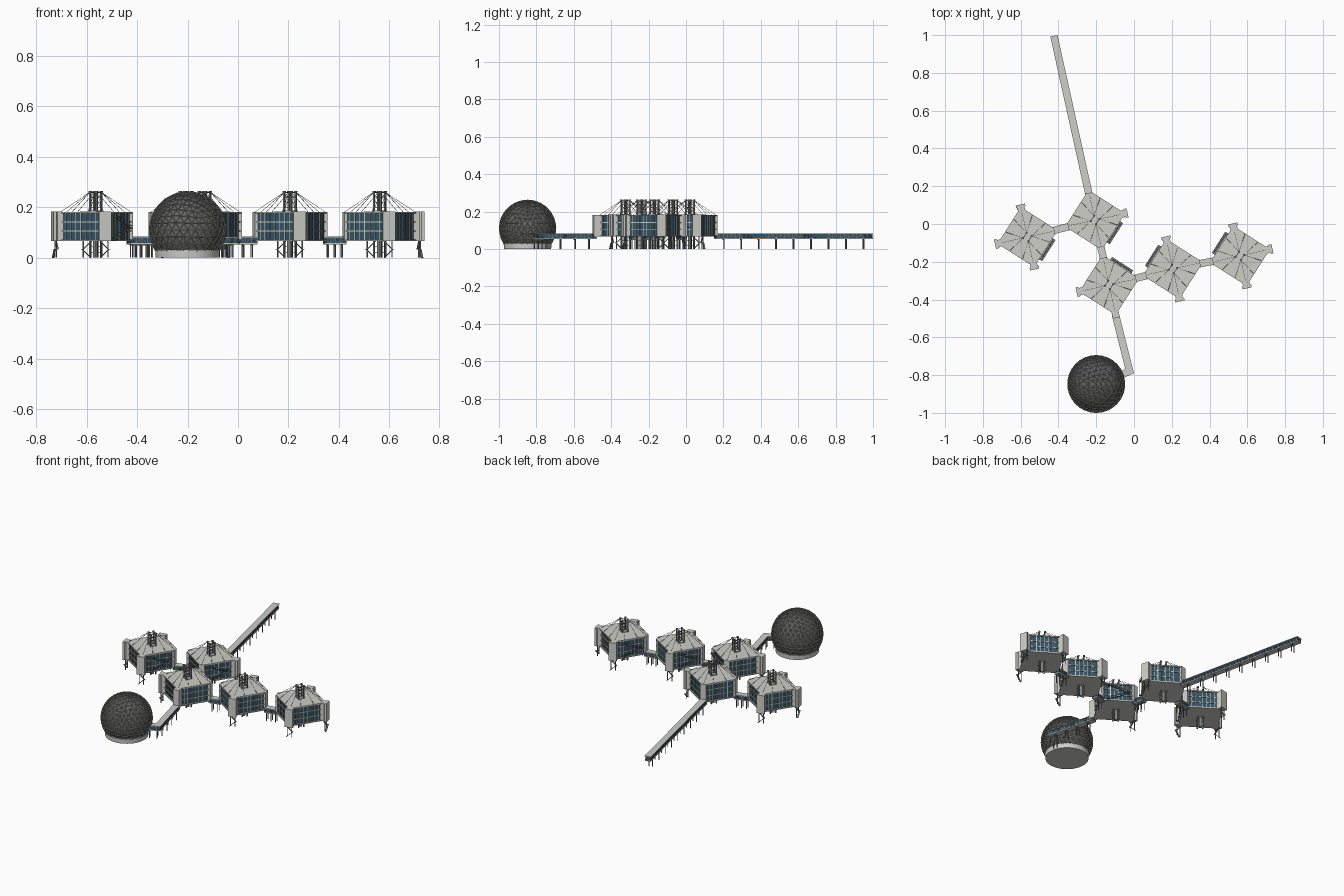
import bpy, bmesh, math
from mathutils import Vector, Matrix

if "Cube" in bpy.data.objects:
    bpy.data.objects.remove(bpy.data.objects["Cube"])


def material(name, c):
    m = bpy.data.materials.new(name)
    m.diffuse_color = (*c, 1)
    m.use_nodes = True
    m.node_tree.nodes["Principled BSDF"].inputs["Base Color"].default_value = m.diffuse_color
    return m


LIGHT = material("light_panel", (0.62, 0.62, 0.58))
STEEL = material("steel", (0.22, 0.23, 0.23))
DARK = material("dark_infill", (0.13, 0.13, 0.12))
GLASS = material("blue_glass", (0.035, 0.09, 0.13))
STRUT = material("dome_strut", (0.42, 0.42, 0.38))


def make_mesh(name, mat, build):
    bm = bmesh.new()
    build(bm)
    bmesh.ops.recalc_face_normals(bm, faces=bm.faces)
    me = bpy.data.meshes.new(name)
    bm.to_mesh(me)
    bm.free()
    me.materials.append(mat)
    return me


def place(me, name, loc=(0, 0, 0), rot=0.0):
    ob = bpy.data.objects.new(name, me)
    ob.location = loc
    ob.rotation_euler[2] = rot
    bpy.context.collection.objects.link(ob)
    return ob


def bar(bm, p, q, w, h):
    """Box running from p to q, w wide and h high."""
    p, q = Vector(p), Vector(q)
    d = q - p
    m = Matrix.Translation((p + q) / 2) @ d.to_track_quat('X', 'Z').to_matrix().to_4x4()
    bmesh.ops.create_cube(bm, size=1, matrix=m @ Matrix.Diagonal((d.length, w, h, 1)))


def prism(bm, pts, z0, z1):
    lo = [bm.verts.new((x, y, z0)) for x, y in pts]
    hi = [bm.verts.new((x, y, z1)) for x, y in pts]
    bm.faces.new(lo[::-1])
    bm.faces.new(hi)
    for i in range(len(pts)):
        j = (i + 1) % len(pts)
        bm.faces.new((lo[i], lo[j], hi[j], hi[i]))


def clipped_square(h, d):
    """Square of half side h with corners cut at distance d."""
    c = d * math.sqrt(2) - h
    return [(h, -c), (h, c), (c, h), (-c, h), (-h, c), (-h, -c), (-c, -h), (c, -h)]


H, CUT, ROOF, BASE = 0.115, 0.147, 0.182, 0.066


# Pod shell: slabs, floor bands and mullions
def pod_slabs(bm):
    prism(bm, clipped_square(H, CUT), BASE, BASE + 0.007)
    prism(bm, clipped_square(H, CUT), ROOF - 0.007, ROOF)
    prism(bm, [(-.018, -.018), (.018, -.018), (.018, .018), (-.018, .018)], ROOF, ROOF + 0.005)
    for k in range(4):
        a = math.radians(45 + 90 * k)
        u, v = Vector((math.cos(a), math.sin(a))), Vector((-math.sin(a), math.cos(a)))
        prism(bm, [u * .12 - v * .019, u * .147 - v * .019, u * .147 + v * .019, u * .12 + v * .019], BASE, ROOF)


def pod_frames(bm):
    for k in range(4):
        start = len(bm.verts)
        for z in (0.105, 0.142):
            bar(bm, (.111, -.094, z), (.111, .094, z), .004, .004)
        for i in range(9):
            y = -.092 + .023 * i
            w = .0035 if i % 2 == 0 else .0018
            bar(bm, (.1105, y, BASE), (.1105, y, ROOF - .003), w, w)
        bm.verts.ensure_lookup_table()
        bmesh.ops.rotate(bm, verts=bm.verts[start:], cent=(0, 0, 0),
                         matrix=Matrix.Rotation(k * math.pi / 2, 3, 'Z'))


# Four masts with rungs, running from the ground through the pod
def pod_masts(bm):
    for y in (-.016, .016):
        for x in (-.016, .016):
            bar(bm, (x, y, 0), (x, y, .265), .007, .007)
            bar(bm, (x, y, .258), (x, y, .265), .010, .010)
        for z in (.02, .045, .20, .22, .24, .258):
            bar(bm, (-.016, y, z), (.016, y, z), .003, .003)
    bar(bm, (0, 0, 0), (0, 0, BASE), .016, .016)


# Cables fanning from mast tops to the roof edges
def pod_cables(bm):
    for sx in (-1, 1):
        for sy in (-1, 1):
            for ex, ey in ((.1, .1), (.11, .04), (.04, .11)):
                bar(bm, (sx * .016, sy * .016, .26), (sx * ex, sy * ey, ROOF), .0014, .0014)


# Flared corner stair tower and the open stair under it (points along +x)
def tower(bm):
    prism(bm, [(.143, -.019), (.158, -.019), (.164, -.025), (.176, -.025),
               (.176, .025), (.164, .025), (.158, .019), (.143, .019)], BASE, ROOF + .001)


def tower_narrow(bm):
    prism(bm, [(.143, -.019), (.178, -.019), (.178, .019), (.143, .019)], BASE, ROOF)


def tower_legs(bm):
    for y in (-.014, .014):
        bar(bm, (.162, y, 0), (.162, y, BASE), .004, .004)
    bar(bm, (.169, -.018, 0), (.169, .016, .033), .009, .003)
    bar(bm, (.158, .016, .033), (.158, -.018, BASE), .009, .003)
    bar(bm, (.155, .017, .033), (.173, .017, .033), .008, .003)


# Open stair with rails along one side of the pod (side +x)
def side_stair(bm):
    for x, s in ((.121, 1), (.130, -1)):
        z0, z1 = (.07, .115) if s > 0 else (.115, .16)
        a, b = -.058 * s, .058 * s
        bar(bm, (x, a, z0), (x, b, z1), .007, .003)
        for dx in (-.0035, .0035):
            bar(bm, (x + dx, a, z0 + .012), (x + dx, b, z1 + .012), .0013, .0013)
            for i in range(5):
                t = i / 4
                y, z = a + (b - a) * t, z0 + (z1 - z0) * t
                bar(bm, (x + dx, y, z), (x + dx, y, z + .012), .0013, .0013)
    for y, z in ((-.062, .07), (.062, .115), (-.062, .16)):
        bar(bm, (.111, y, z), (.134, y, z), .009, .003)
    for y in (-.064, .064):
        bar(bm, (.133, y, .068), (.133, y, .172), .002, .002)


slabs = make_mesh("pod_slabs", LIGHT, pod_slabs)
glazing = make_mesh("pod_glazing", GLASS, lambda bm: prism(bm, clipped_square(.108, .141), BASE + .003, ROOF - .003))
frames = make_mesh("pod_frames", LIGHT, pod_frames)
masts = make_mesh("pod_masts", STEEL, pod_masts)
cables = make_mesh("pod_cables", STEEL, pod_cables)
towers = make_mesh("corner_tower", LIGHT, tower)
narrow = make_mesh("narrow_tower", LIGHT, tower_narrow)
legs = make_mesh("tower_legs", STEEL, tower_legs)
stair = make_mesh("side_stair", STEEL, side_stair)

# Pods: centre, free corners (0 top, 1 left, 2 bottom, 3 right), stair side (0 NE, 1 NW, 3 SE)
TURN = math.radians(57.5)
PODS = {"west": ((-.564, -.069), (0, 1, 2), 3), "north": ((-.206, .021), (3,), 3),
        "south": ((-.132, -.323), (1,), 0), "east": ((.206, -.238), (0, 2), 1),
        "far_east": ((.561, -.169), (0, 2, 3), 1)}
for name, (c, corners, side) in PODS.items():
    for me in (slabs, glazing, frames, masts, cables):
        place(me, f"{name}_{me.name}", (*c, 0), TURN)
    for k in corners:
        r = TURN + math.radians(45 + 90 * k)
        place(towers, f"{name}_corner_tower", (*c, 0), r)
        place(legs, f"{name}_tower_legs", (*c, 0), r)
    place(stair, f"{name}_side_stair", (*c, 0), TURN + side * math.pi / 2)
place(narrow, "south_entry_tower", (-.132, -.323, 0), TURN + math.radians(225))


# Glazed footbridges on paired legs
def bridge(name, p, q, step):
    p, q = Vector((*p, 0)), Vector((*q, 0))
    d = q - p
    L, rot = d.length, math.atan2(d.y, d.x)
    n = max(2, round(L / .022))

    def decks(bm):
        bar(bm, (0, 0, .055), (L, 0, .055), .036, .005)
        bar(bm, (0, 0, .0815), (L, 0, .0815), .039, .004)

    def truss(bm):
        for y in (-.0165, .0165):
            for i in range(n + 1):
                x = L * i / n
                bar(bm, (x, y, .055), (x, y, .081), .0016, .0016)
                if i < n:
                    a, b = (.057, .079) if i % 2 else (.079, .057)
                    bar(bm, (x, y, a), (x + L / n, y, b), .0014, .0014)

    def supports(bm):
        m = max(1, round(L / step))
        for i in range(m):
            x = L * (i + .5) / m
            for y in (-.012, .012):
                bar(bm, (x, y, 0), (x, y, .054), .004, .004)
            bar(bm, (x, -.016, .051), (x, .016, .051), .004, .004)

    for label, mat, fn in (("decks", LIGHT, decks), ("truss", STEEL, truss), ("legs", STEEL, supports),
                           ("glazing", GLASS, lambda bm: bar(bm, (.001, 0, .068), (L - .001, 0, .068), .031, .025))):
        place(make_mesh(f"{name}_{label}", mat, fn), f"{name}_{label}", p, rot)


for a, b in (("west", "north"), ("north", "south"), ("south", "east"), ("east", "far_east")):
    p, q = Vector(PODS[a][0]), Vector(PODS[b][0])
    u = (q - p).normalized()
    bridge(f"{a}_{b}_bridge", p + u * .138, q - u * .138, .03)
bridge("long_bridge", (-.238, .155), (-.424, .996), .094)
bridge("dome_bridge", (-.098, -.48), (-.022, -.785), .08)
bridge("dome_entry", (-.008, -.772), (-.09, -.808), .04)


# Geodesic dome: strut lattice over dark infill, on a round plinth
def geodesic(radius):
    def build(bm):
        bmesh.ops.create_icosphere(bm, subdivisions=1, radius=1)
        bmesh.ops.subdivide_edges(bm, edges=bm.edges[:], cuts=5, use_grid_fill=True)
        for v in bm.verts:
            v.co = v.co.normalized() * radius
        bmesh.ops.bisect_plane(bm, geom=bm.verts[:] + bm.edges[:] + bm.faces[:],
                               plane_co=(0, 0, -.085), plane_no=(0, 0, -1), clear_outer=True)
    return build


DOME = (-.2, -.847, .11)
place(make_mesh("dome_infill", DARK, geodesic(.1495)), "dome_infill", DOME)
lattice = place(make_mesh("dome_lattice", STRUT, geodesic(.1515)), "dome_lattice", DOME)
wire = lattice.modifiers.new("struts", 'WIREFRAME')
wire.thickness = .004
wire.use_even_offset = False
place(make_mesh("dome_plinth", LIGHT, lambda bm: bmesh.ops.create_cone(
    bm, cap_ends=True, segments=48, radius1=.126, radius2=.128, depth=.03)), "dome_plinth", (-.2, -.847, .015))
